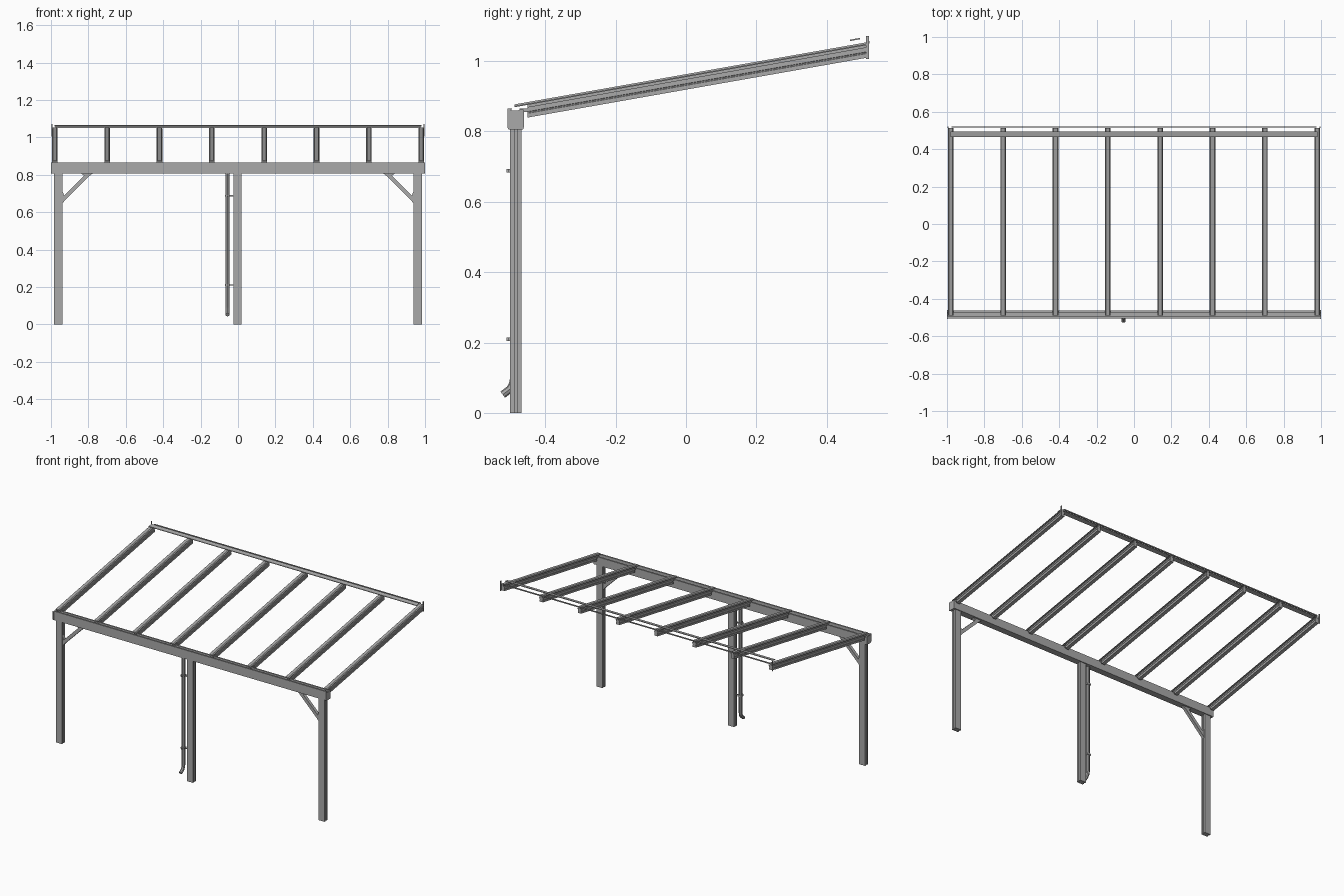
import bpy, bmesh
from mathutils import Vector

cube = bpy.data.objects.get("Cube")
if cube:
    bpy.data.objects.remove(cube)

grey = bpy.data.materials.new("aluminium_grey")
grey.use_nodes = True
colour = (0.4, 0.4, 0.4, 1)
grey.diffuse_color = colour
grey.node_tree.nodes["Principled BSDF"].inputs["Base Color"].default_value = colour


def prism(name, points, sweep):
    """Solid made by sweeping a closed 3D outline along a vector."""
    bm = bmesh.new()
    face = bm.faces.new([bm.verts.new(p) for p in points])
    result = bmesh.ops.extrude_face_region(bm, geom=[face])
    moved = [v for v in result["geom"] if isinstance(v, bmesh.types.BMVert)]
    bmesh.ops.translate(bm, verts=moved, vec=Vector(sweep))
    bmesh.ops.recalc_face_normals(bm, faces=bm.faces)
    mesh = bpy.data.meshes.new(name)
    bm.to_mesh(mesh)
    bm.free()
    mesh.materials.append(grey)
    obj = bpy.data.objects.new(name, mesh)
    bpy.context.collection.objects.link(obj)
    return obj


def box(name, x0, x1, y0, y1, z0, z1):
    return prism(name, [(x0, y0, z0), (x1, y0, z0), (x1, y1, z0), (x0, y1, z0)],
                 (0, 0, z1 - z0))


# Roof slope: height of the rafter underside at depth y
SLOPE = 0.1763


def roof(y):
    return 0.84 + SLOPE * (y + 0.448)


# Posts with a slot down each side
half_post = [(0.022, -0.500), (0.022, -0.4875), (0.016, -0.4875),
             (0.016, -0.4805), (0.022, -0.4805), (0.022, -0.468)]
outline = half_post + [(-x, y) for x, y in reversed(half_post)]
for name, cx in (("right_post", -0.961), ("middle_post", -0.002), ("left_post", 0.961)):
    prism(name, [(cx + x, y, 0) for x, y in outline], (0, 0, 0.81))

# Front gutter: open channel with closed ends
channel = [(-0.504, 0.866), (-0.504, 0.807), (-0.462, 0.807), (-0.462, 0.862),
           (-0.472, 0.862), (-0.472, 0.858), (-0.466, 0.858), (-0.466, 0.812),
           (-0.500, 0.812), (-0.500, 0.862), (-0.494, 0.862), (-0.494, 0.866)]
prism("gutter", [(-0.996, y, z) for y, z in channel], (1.992, 0, 0))
cap = [(-0.505, 0.806), (-0.463, 0.806), (-0.461, 0.812), (-0.461, 0.858),
       (-0.470, 0.864), (-0.478, 0.859), (-0.494, 0.859), (-0.508, 0.866),
       (-0.508, 0.812)]
for side, x in (("right", -1.0), ("left", 0.995)):
    prism(side + "_gutter_cap", [(x, y, z) for y, z in cap], (0.005, 0, 0))

# Diagonal braces with splayed feet
brace = [(0.940, 0.645), (0.925, 0.664), (0.795, 0.794), (0.775, 0.808),
         (0.840, 0.808), (0.823, 0.796), (0.929, 0.690), (0.940, 0.715)]
for side, s in (("right", -1), ("left", 1)):
    prism(side + "_brace", [(s * x, -0.494, z) for x, z in brace], (0, 0.02, 0))

# Rafters: hollow-look body with glazing ledge, neck and longer top cap
body = [(0.012, 0), (0.012, 0.012), (0.010, 0.013), (0.010, 0.016),
        (0.012, 0.017), (0.012, 0.026), (0.015, 0.026), (0.015, 0.030),
        (0.006, 0.030), (0.006, 0.038)]
top = [(0.015, 0.036), (0.015, 0.039), (0.010, 0.044)]


def rafter_part(name, cx, half, y0, y1):
    ring = half + [(-x, h) for x, h in reversed(half)]
    prism(name, [(cx + x, y0, roof(y0) + h) for x, h in ring],
          (0, y1 - y0, SLOPE * (y1 - y0)))


for i in range(8):
    cx = -0.98 + 0.28 * i
    rafter_part(f"rafter_{i + 1}", cx, body, -0.450, 0.514)
    rafter_part(f"rafter_cap_{i + 1}", cx, top, -0.488, 0.514)
    # Small support joining the rafter nose to the gutter
    box(f"rafter_seat_{i + 1}", cx - 0.010, cx + 0.010, -0.474, -0.448, 0.855, 0.866)

# Thin sealing strip across the back of the roof, and wall rail
z0 = 1.057
prism("sealing_strip", [(-0.98, 0.466, z0), (-0.98, 0.494, z0 + 0.005),
                        (-0.98, 0.494, z0 + 0.009), (-0.98, 0.466, z0 + 0.004)],
      (1.96, 0, 0))
box("wall_rail", -0.975, 0.975, 0.516, 0.522, 1.050, 1.057)

# Slim upright plates at the rear corners
for side, s in (("right", -1), ("left", 1)):
    a, b = sorted((s * 0.992, s * 0.996))
    box(side + "_wall_plate", a, b, 0.512, 0.520, 1.006, 1.072)

# Downpipe with kicked-out foot
curve = bpy.data.curves.new("downpipe", "CURVE")
curve.dimensions = "3D"
curve.bevel_depth = 0.011
curve.bevel_resolution = 2
curve.use_fill_caps = True
path = [(-0.490, 0.81), (-0.490, 0.095), (-0.493, 0.080), (-0.501, 0.067),
        (-0.521, 0.052)]
spline = curve.splines.new("POLY")
spline.points.add(len(path) - 1)
for point, (y, z) in zip(spline.points, path):
    point.co = (-0.056, y, z, 1)
    point.radius = 1
curve.materials.append(grey)
pipe = bpy.data.objects.new("downpipe", curve)
bpy.context.collection.objects.link(pipe)
bpy.ops.object.select_all(action="DESELECT")
pipe.select_set(True)
bpy.context.view_layer.objects.active = pipe
bpy.ops.object.convert(target="MESH")
bpy.ops.object.shade_smooth_by_angle()

# Pipe brackets
for name, z in (("lower", 0.21), ("upper", 0.688)):
    box(name + "_pipe_bracket", -0.069, -0.043, -0.504, -0.477, z - 0.005, z + 0.005)
    box(name + "_bracket_arm", -0.045, -0.022, -0.492, -0.488, z - 0.003, z + 0.003)
    box(name + "_bracket_bolt", -0.060, -0.052, -0.511, -0.503, z - 0.005, z + 0.005)
